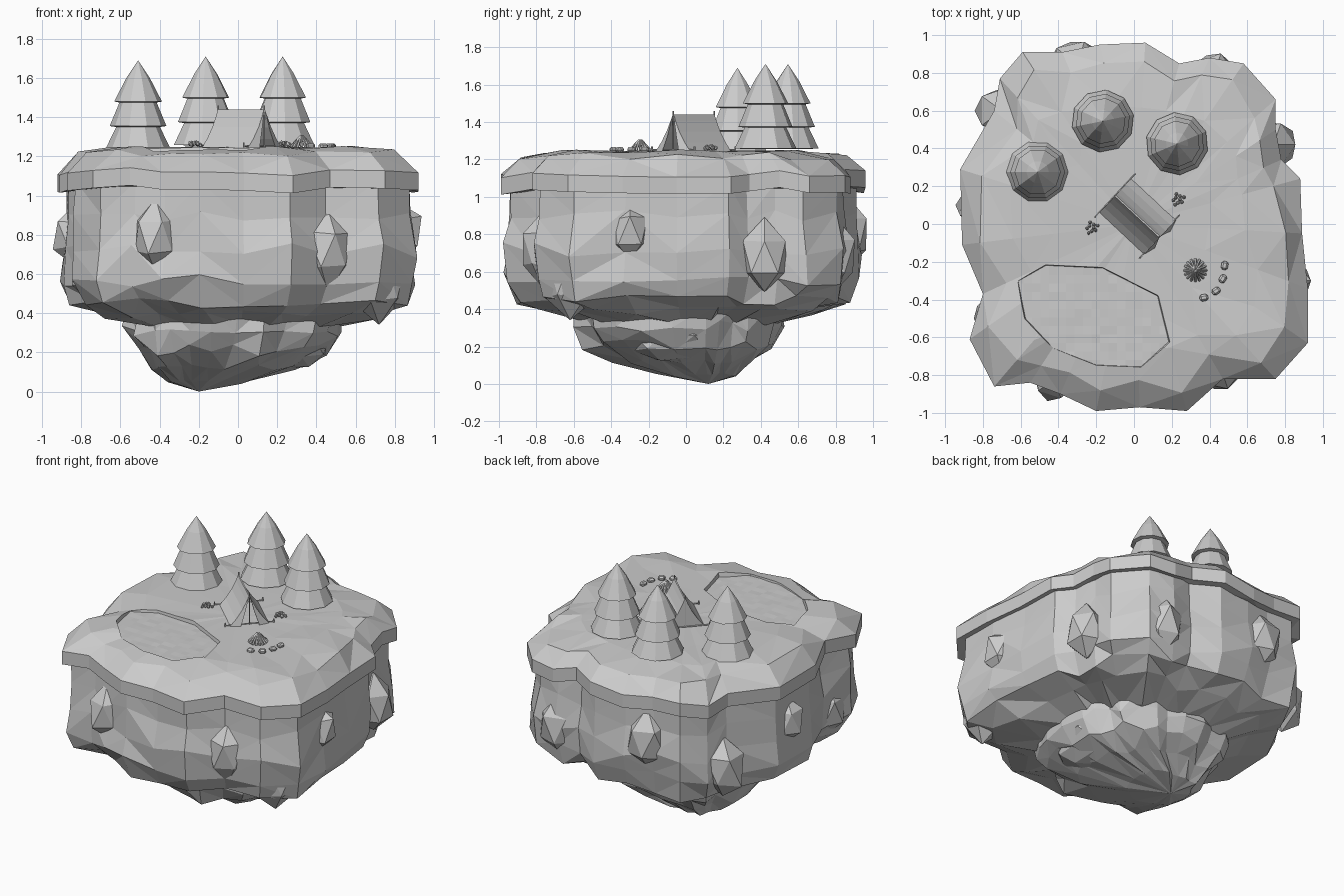
import bpy, bmesh, math, random
from mathutils import Vector

random.seed(4)
if "Cube" in bpy.data.objects:
    bpy.data.objects.remove(bpy.data.objects["Cube"])

clay = bpy.data.materials.new("clay_grey")
clay.use_nodes = True
GREY = (0.6, 0.6, 0.6, 1)
clay.diffuse_color = GREY
clay.node_tree.nodes["Principled BSDF"].inputs["Base Color"].default_value = GREY


def finish(name, bm, at=(0, 0, 0)):
    bmesh.ops.recalc_face_normals(bm, faces=bm.faces)
    mesh = bpy.data.meshes.new(name)
    bm.to_mesh(mesh)
    bm.free()
    mesh.materials.append(clay)
    ob = bpy.data.objects.new(name, mesh)
    ob.location = at
    bpy.context.collection.objects.link(ob)
    return ob


def loft(name, rings, top=None, bottom=None, at=(0, 0, 0)):
    """Skin equal-sized rings; ends are points or flat caps."""
    bm = bmesh.new()
    loops = [[bm.verts.new(p) for p in ring] for ring in rings]
    n = len(loops[0])
    for a, b in zip(loops, loops[1:]):
        for i in range(n):
            j = (i + 1) % n
            if i % 2:
                bm.faces.new((a[i], a[j], b[j]))
                bm.faces.new((a[i], b[j], b[i]))
            else:
                bm.faces.new((a[i], a[j], b[i]))
                bm.faces.new((a[j], b[j], b[i]))
    for loop, tip in ((loops[0], top), (loops[-1], bottom)):
        if tip is None:
            bm.faces.new(loop)
        else:
            v = bm.verts.new(tip)
            for i in range(n):
                bm.faces.new((loop[i], loop[(i + 1) % n], v))
    return finish(name, bm, at)


def jit(a):
    return random.uniform(-a, a)


def circle(r, z, n, turn=0):
    return [(r * math.cos(turn + math.tau * i / n), r * math.sin(turn + math.tau * i / n), z) for i in range(n)]


def stick(name, a, b, r=0.004, tip=None, sides=5):
    """Tapered rod between two points."""
    a, b = Vector(a), Vector(b)
    q = (b - a).to_track_quat('Z', 'Y')
    ends = [[p + q @ Vector(c) for c in circle(rad, 0, sides)] for p, rad in ((a, r), (b, r if tip is None else tip))]
    return loft(name, ends)


def lump(name, at, size, rough=0.2, detail=1):
    bm = bmesh.new()
    bmesh.ops.create_icosphere(bm, subdivisions=detail, radius=1)
    for v in bm.verts:
        v.co *= 1 + jit(rough)
        v.co = Vector([c * s for c, s in zip(v.co, size)])
    return finish(name, bm, at)


# Island outline, counter-clockwise from the right
outline = [(.89, -.05), (.88, .24), (.78, .34), (.75, .5), (.75, .66), (.58, .85), (.4, .88), (.24, .85),
           (.06, .96), (-.18, .95), (-.38, .91), (-.59, .91), (-.71, .77), (-.74, .6), (-.92, .29), (-.91, -.11),
           (-.8, -.37), (-.87, -.61), (-.74, -.86), (-.55, -.84), (-.39, -.9), (-.2, -.99), (.03, -.97),
           (.28, -.99), (.47, -.82), (.75, -.82), (.92, -.63), (.92, -.34)]


def ring(scale, z, wob, wob_z, cx=0, cy=0, roundness=0):
    pts = []
    for x, y in outline:
        k = scale * (1 + jit(wob)) * (1 - roundness + roundness * 0.93 / math.hypot(x, y))
        pts.append((cx + x * k, cy + y * k, z + jit(wob_z)))
    return pts


# Ground slab with a rounded shoulder and an even rim
rim = ring(1, 1.125, 0, 0.025)
ground = loft("ground", [ring(.45, 1.245, .1, .004), ring(.68, 1.245, .06, .008), ring(.87, 1.22, .04, .022),
                         rim, [(x, y, z - .09) for x, y, z in rim], ring(.9, 1.04, 0, 0)],
              top=(0, 0, 1.247), bottom=(0, 0, 1.04))

# Pond hollow
pond = [(-.47, -.215), (-.165, -.23), (.13, -.38), (.19, -.625), (.04, -.76), (-.2, -.75),
        (-.43, -.66), (-.58, -.5), (-.62, -.3)]
mid = (-.22, -.49)


def pond_ring(k, z):
    return [(mid[0] + (x - mid[0]) * k, mid[1] + (y - mid[1]) * k, z) for x, y in pond]


cutter = loft("pond_cutter", [pond_ring(1.03, 1.3), pond_ring(.96, 1.18)])
cutter.hide_render = True
cutter.hide_set(True)
cut = ground.modifiers.new("pond_hollow", 'BOOLEAN')
cut.operation = 'DIFFERENCE'
cut.object = cutter

# Rippled water made of small square patches
bm = bmesh.new()
bm.faces.new([bm.verts.new(p) for p in pond_ring(.99, 1.222)])
for axis in (0, 1):
    for i in range(-20, 8):
        co, no = [0, 0, 0], [0, 0, 0]
        co[axis], no[axis] = i * 0.045, 1
        bmesh.ops.bisect_plane(bm, geom=bm.verts[:] + bm.edges[:] + bm.faces[:], plane_co=co, plane_no=no)
for v in bm.verts:
    v.co.z += jit(.002)
finish("pond_water", bm)

# Rock body below the ground
loft("rock_body", [ring(.95, 1.07, 0, 0), ring(.955, .9, .015, .03), ring(.975, .72, .02, .04),
                   ring(.975, .56, .025, .04), ring(.92, .45, .03, .03), ring(.76, .385, .06, .03),
                   ring(.5, .33, .05, .02)], top=(0, 0, 1.07), bottom=(0, 0, .3))

# Tapering underside
loft("rock_underside", [ring(.6, .42, .03, .02, -.02, -.04, .5), ring(.59, .31, .05, .03, -.03, -.04, .5),
                        ring(.53, .21, .06, .03, -.04, -.03, .5), ring(.4, .12, .08, .02, -.08, 0, .5),
                        ring(.22, .05, .08, .012, -.16, .06, .5)], top=(0, 0, .42), bottom=(-.2, .12, 0))
lump("underside_lobe", (.26, -.05, .26), (.23, .28, .15), .1, 2)

# Crags bulging from the rock sides
crags = [(.83, -.3, .82, .13), (.74, .42, .68, .16), (-.3, .85, .8, .17), (-.84, .1, .8, .13),
         (-.42, -.82, .79, .15), (.46, -.76, .72, .16), (.42, .78, .68, .17), (-.7, .6, .62, .17),
         (-.74, -.5, .62, .15), (.72, -.62, .56, .17)]
for i, (x, y, z, r) in enumerate(crags):
    lump(f"crag_{i + 1}", (x, y, z), (r * .85, r * .85, r * 1.2), .14)

# Fir trees: tiers of flared skirts under a pointed top
for i, (x, y, h) in enumerate([(-.51, .275, 0), (-.165, .545, .02), (.228, .425, .02)]):
    turn = i * .2
    profile = [(.06, 1.6), (.122, 1.48), (.095, 1.475), (.145, 1.355), (.112, 1.35), (.166, 1.238), (.03, 1.235)]
    loft(f"fir_tree_{i + 1}", [circle(r, z + h, 10, turn) for r, z in profile],
         top=(0, 0, 1.69 + h), at=(x, y, 0))

# Tent frame of reference: ridge runs from back to front
back, front = Vector((-.1, .15, 0)), Vector((.135, -.068, 0))
along = (front - back).normalized()
side = Vector((-along.y, along.x, 0))
up = Vector((0, 0, 1))
sag = [(.128, 1.24), (.085, 1.29), (.045, 1.35), (.018, 1.405), (.004, 1.44)]


def tent_point(end, s, z, shift=0):
    return end + side * s + up * z + along * shift


# Tent cloth, thin and open at the front
bm = bmesh.new()
section = [(-s, z) for s, z in sag] + [(s, z) for s, z in reversed(sag)]
rows = [[bm.verts.new(tent_point(e, s, z)) for s, z in section] for e in (back, front)]
for i in range(len(section) - 1):
    bm.faces.new((rows[0][i], rows[0][i + 1], rows[1][i + 1], rows[1][i]))
bm.faces.new(rows[0])
cloth = finish("tent_cloth", bm)
cloth.modifiers.new("cloth_thickness", 'SOLIDIFY').thickness = 0.004

# Door flaps folded to each side, poles and ground bars
for sgn, label in ((-1, "left"), (1, "right")):
    flap = bmesh.new()
    pts = [(.128, 1.24, 0), (.085, 1.29, 0), (.045, 1.35, 0), (.004, 1.43, 0), (.03, 1.33, .008), (.06, 1.24, .02)]
    flap.faces.new([flap.verts.new(tent_point(front, sgn * s, z, d)) for s, z, d in pts])
    finish(f"tent_flap_{label}", flap).modifiers.new("flap_thickness", 'SOLIDIFY').thickness = 0.003
for end, label in ((back, "back"), (front, "front")):
    stick(f"tent_pole_{label}", end + up * 1.23, end + up * 1.46)
    stick(f"tent_bar_{label}", tent_point(end, -.155, 1.252), tent_point(end, .155, 1.252))
    for s in (-.155, .155):
        stick(f"tent_peg_{label}", tent_point(end, s, 1.235), tent_point(end, s, 1.27), .005)

# Campfire: logs leaning together
fire = Vector((.325, -.245, 1.245))
for i in range(16):
    a = math.tau * i / 16
    out = Vector((math.cos(a), math.sin(a), 0))
    stick(f"campfire_log_{i + 1}", fire + out * .058, fire + out * .006 + up * .06, .008, .005)

# Seat stones around the fire
for i, (x, y) in enumerate([(.48, -.22), (.47, -.29), (.435, -.355), (.37, -.39)]):
    bm = bmesh.new()
    bmesh.ops.create_cube(bm, size=1)
    for v in bm.verts:
        v.co = Vector((v.co.x * .046, v.co.y * .036, v.co.z * .03))
    bmesh.ops.bevel(bm, geom=bm.edges[:], offset=.01, segments=1, affect='EDGES')
    finish(f"stone_{i + 1}", bm, (x, y, 1.252)).rotation_euler.z = 1.4 - i * .4

# Small leafy plants beside the tent
for i, (x, y) in enumerate([(-.225, -.02), (.232, .13)]):
    for k in range(9):
        a, r = k * 2.4, .012 + .0028 * k
        foot = Vector((x, y, 1.24))
        lump(f"plant_{i + 1}_leaf", foot + Vector((r * math.cos(a), r * math.sin(a), .036 - r * .5)),
             (.01, .01, .013), .15)
